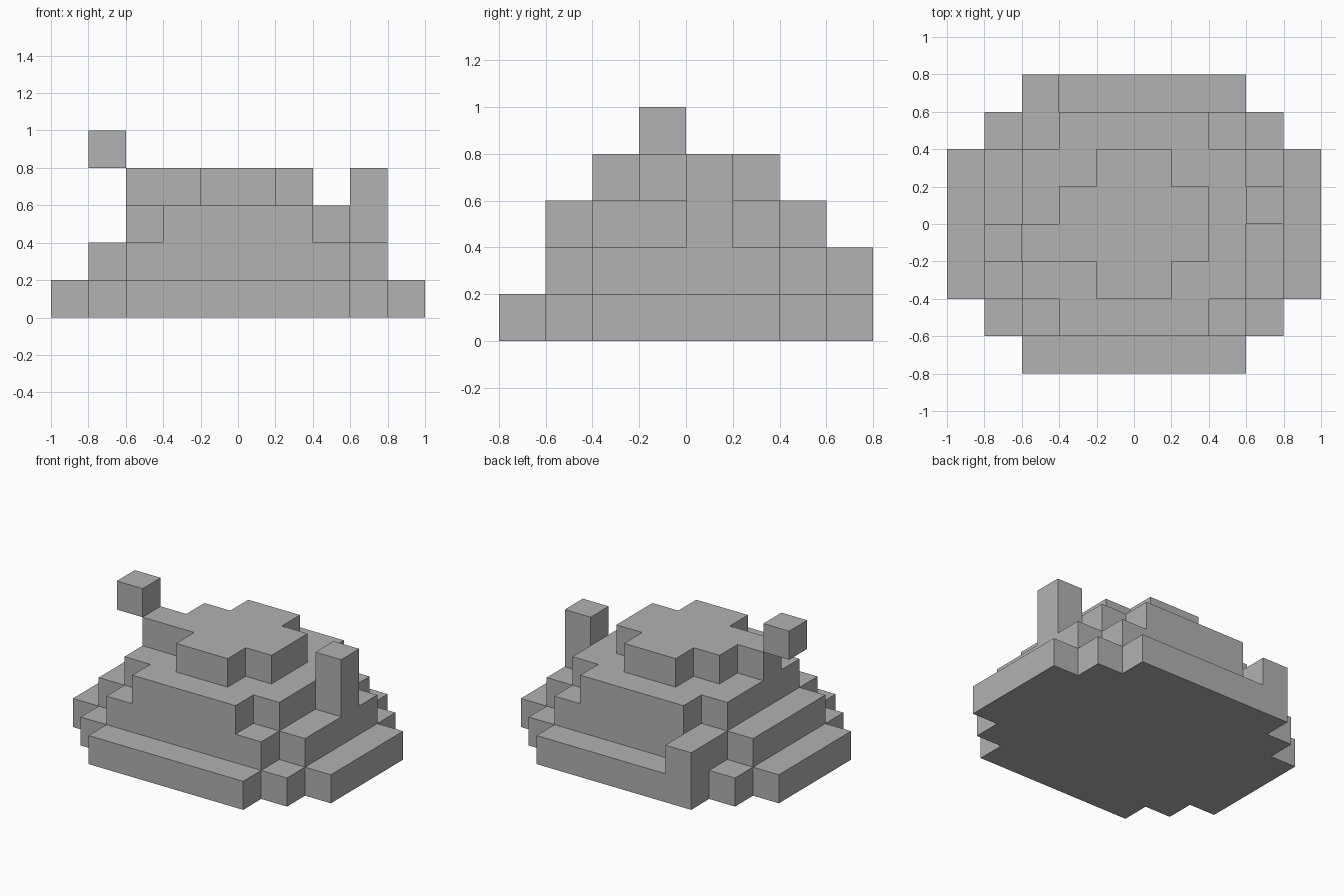
import bpy
import bmesh
from mathutils import Vector

U = 0.2  # edge of one block

cube = bpy.data.objects.get("Cube")
if cube:
    bpy.data.objects.remove(cube, do_unlink=True)

grey = bpy.data.materials.new("plain grey")
grey.use_nodes = True
colour = (0.445, 0.445, 0.445, 1)
grey.diffuse_color = colour
grey.node_tree.nodes["Principled BSDF"].inputs["Base Color"].default_value = colour


def box(x0, x1, y0, y1, z0, z1):
    """Set of block cells filling a range, counted in blocks."""
    return {(x, y, z) for x in range(x0, x1) for y in range(y0, y1) for z in range(z0, z1)}


def tier(level, *half_sizes):
    """Stepped slab: union of centred rectangles, one block high."""
    cells = set()
    for hx, hy in half_sizes:
        cells |= box(-hx, hx, -hy, hy, level, level + 1)
    return cells


parts = {
    # four stepped tiers
    "bottom_tier": tier(0, (5, 2), (4, 3), (3, 4)),
    "lower_tier": tier(1, (4, 2), (3, 3)),
    "upper_tier": tier(2, (3, 2), (2, 3)),
    "top_tier": tier(3, (2, 1), (1, 2)),
    # loose blocks and post
    "back_step": box(-3, -2, 3, 4, 1, 2),
    "left_post": box(3, 4, 0, 1, 2, 4),
    "top_arm": box(-3, -2, -1, 0, 3, 4),
    "raised_block": box(-4, -3, -1, 0, 4, 5),
}
solid = set().union(*parts.values())


def build(name, cells):
    """Skin the cells of one part, leaving out faces buried in the model."""
    bm = bmesh.new()
    for cell in cells:
        centre = Vector(cell) + Vector((0.5, 0.5, 0.5))
        for axis in range(3):
            for sign in (-1, 1):
                n = Vector((0, 0, 0))
                n[axis] = sign
                if tuple(int(c + d) for c, d in zip(cell, n)) in solid:
                    continue
                u = Vector((0, 0, 0))
                u[(axis + 1) % 3] = 0.5
                v = n.cross(u)
                mid = centre + n / 2
                corners = (mid - u - v, mid + u - v, mid + u + v, mid - u + v)
                bm.faces.new([bm.verts.new(c * U) for c in corners])
    bmesh.ops.remove_doubles(bm, verts=bm.verts, dist=0.001)
    # merge flat neighbours into clean panels
    bmesh.ops.dissolve_limit(bm, angle_limit=0.01, verts=bm.verts, edges=bm.edges)
    mesh = bpy.data.meshes.new(name)
    bm.to_mesh(mesh)
    bm.free()
    mesh.materials.append(grey)
    bpy.context.collection.objects.link(bpy.data.objects.new(name, mesh))


for part_name, part_cells in parts.items():
    build(part_name, part_cells)
